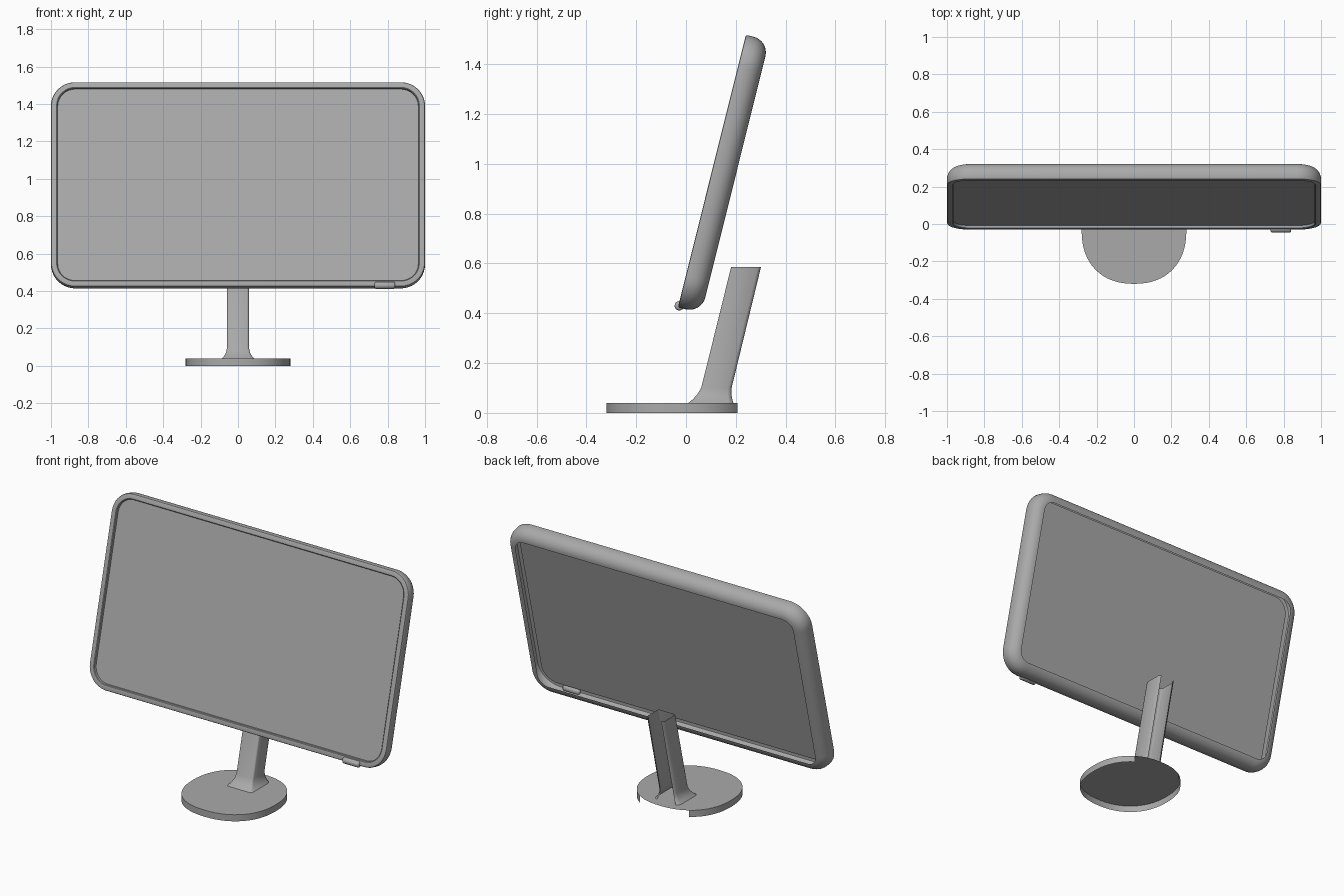
import bpy, bmesh, math
from mathutils import Vector

cube = bpy.data.objects.get("Cube")
if cube:
    bpy.data.objects.remove(cube)

grey = bpy.data.materials.new("plain grey")
grey.use_nodes = True
COLOR = (0.4, 0.4, 0.4, 1)
grey.diffuse_color = COLOR
grey.node_tree.nodes["Principled BSDF"].inputs["Base Color"].default_value = COLOR


def finish(name, bm, angle=35):
    mesh = bpy.data.meshes.new(name)
    bm.to_mesh(mesh)
    bm.free()
    mesh.materials.append(grey)
    mesh.shade_smooth()
    mesh.set_sharp_from_angle(angle=math.radians(angle))
    obj = bpy.data.objects.new(name, mesh)
    bpy.context.collection.objects.link(obj)
    return obj


def loft(bm, rings, closed=True):
    """Skin consecutive rings of points with quads; returns the vertex rows."""
    rows = [[bm.verts.new(p) for p in ring] for ring in rings]
    n = len(rows[0])
    for a, b in zip(rows, rows[1:]):
        for j in range(n if closed else n - 1):
            k = (j + 1) % n
            bm.faces.new((a[j], a[k], b[k], b[j]))
    return rows


# Tilted display: local x, height along the panel, depth towards the back
TILT = math.radians(14)
HALF_W, HALF_H, CORNER = 1.0, 0.564, 0.13
CENTRE = Vector((0, 0.104, 0.971))
UP = Vector((0, math.sin(TILT), math.cos(TILT)))
BACK = Vector((0, math.cos(TILT), -math.sin(TILT)))


def panel_ring(inset, depth, seg=10):
    r = CORNER - inset
    pts = []
    for q, (sx, sy) in enumerate(((1, 1), (-1, 1), (-1, -1), (1, -1))):
        for i in range(seg + 1):
            a = math.pi / 2 * (q + i / seg)
            x = sx * (HALF_W - CORNER) + r * math.cos(a)
            h = sy * (HALF_H - CORNER) + r * math.sin(a)
            pts.append(CENTRE + Vector((x, 0, 0)) + UP * h + BACK * depth)
    return pts


# Frame: open rear edge, rounded back, narrow front lip, recess
ROUND = 0.065
profile = []
for i in range(9):
    a = math.pi / 2 * (1 - i / 8)
    profile.append((ROUND * (1 - math.cos(a)), 0.032 + ROUND * math.sin(a)))
profile += [(0, 0.008), (0.003, 0.002), (0.008, 0), (0.03, 0), (0.034, 0.003), (0.036, 0.016)]
bm = bmesh.new()
loft(bm, [panel_ring(i, d) for i, d in profile])
finish("display_frame", bm)

# Screen sheet
bm = bmesh.new()
bm.faces.new([bm.verts.new(p) for p in panel_ring(0.036, 0.016)])
finish("screen", bm)

# Power button under the lower right of the frame
bm = bmesh.new()
button_rings = []
for x, r in ((0.73, 0.013), (0.734, 0.017), (0.74, 0.019), (0.83, 0.019), (0.836, 0.017), (0.84, 0.013)):
    button_rings.append([(x, -0.027 + r * math.cos(t * math.pi / 8), 0.43 + r * math.sin(t * math.pi / 8))
                         for t in range(16)])
rows = loft(bm, button_rings)
bm.faces.new(list(reversed(rows[0])))
bm.faces.new(rows[-1])
bmesh.ops.recalc_face_normals(bm, faces=bm.faces)
finish("power_button", bm, 50)

# Stand post: channel open at the back, flared at the foot
half = [(-0.75, 1), (-0.9, 0.95), (-1, 0.78), (-1, -0.85), (-0.95, -0.96), (-0.82, -1)]
channel = half + [(-x, y) for x, y in reversed(half)]
sections = [  # height, centre y, half width, half depth
    (0.04, 0.100, 0.085, 0.090),
    (0.055, 0.107, 0.073, 0.079),
    (0.075, 0.114, 0.063, 0.068),
    (0.10, 0.122, 0.058, 0.061),
    (0.585, 0.241, 0.058, 0.060),
]
bm = bmesh.new()
loft(bm, [[(x * w, cy + y * d, z) for x, y in channel] for z, cy, w, d in sections], closed=False)
finish("stand_post", bm, 50)

# Base: rounded top sheet with a side wall that stops short of the back
SIDES, POWER, THICK = 64, 2 / 2.25, 0.04
outline = []
for i in range(SIDES):
    a = 2 * math.pi * i / SIDES
    c, s = math.cos(a), math.sin(a)
    outline.append((0.28 * math.copysign(abs(c) ** POWER, c),
                    -0.035 + 0.285 * math.copysign(abs(s) ** POWER, s)))
bm = bmesh.new()
top = [bm.verts.new((x, y, THICK)) for x, y in outline]
low = [bm.verts.new((x, y, 0)) for x, y in outline]
bm.faces.new(top)
for i in range(SIDES):
    k = (i + 1) % SIDES
    if max(top[i].co.y, top[k].co.y) < 0.21:
        bm.faces.new((low[i], low[k], top[k], top[i]))
bmesh.ops.delete(bm, geom=[v for v in low if not v.link_faces], context='VERTS')
finish("base", bm)
